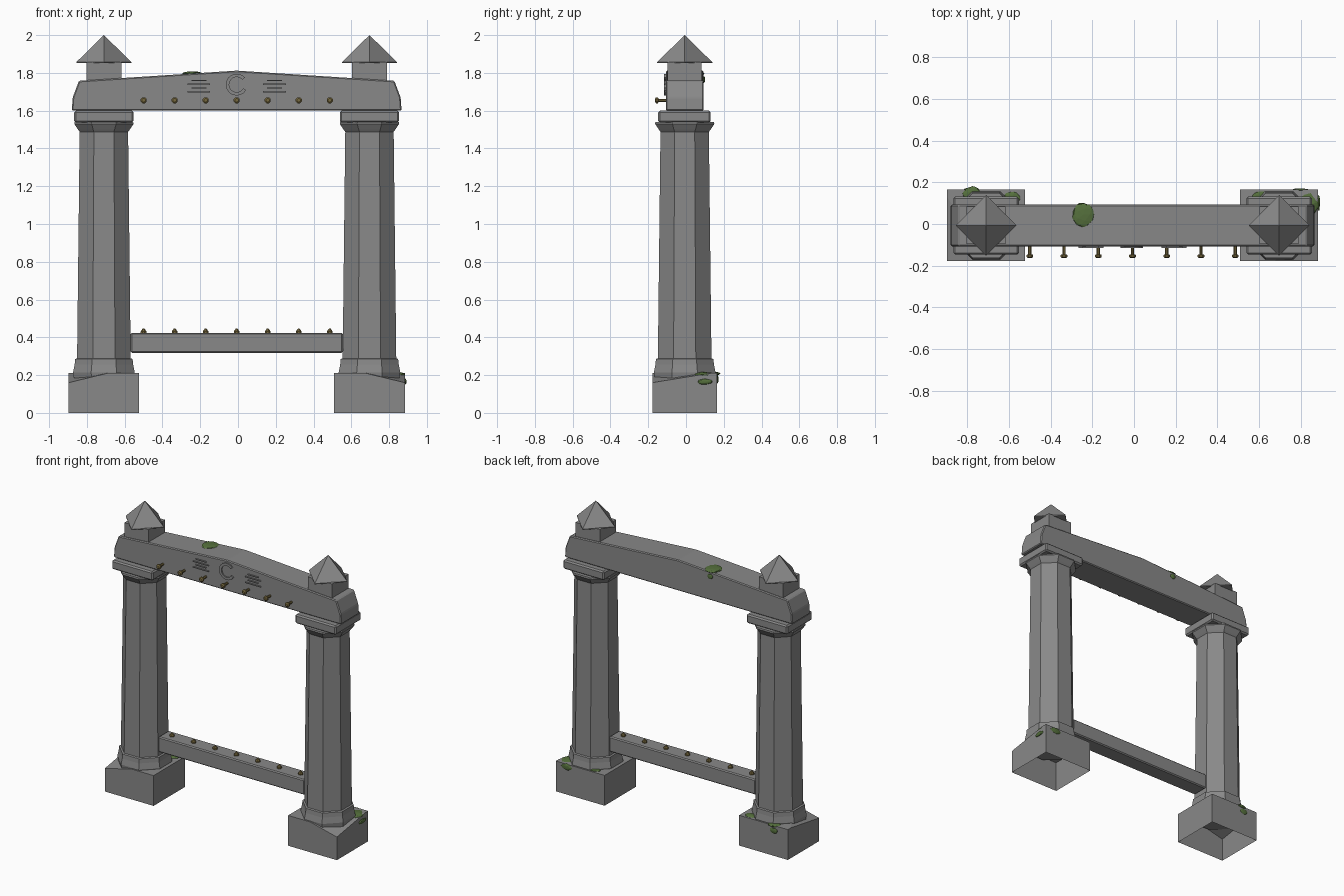
import bpy, bmesh, math, random
from mathutils import Vector, Matrix

random.seed(4)
old = bpy.data.objects.get("Cube")
if old:
    bpy.data.objects.remove(old, do_unlink=True)

CX = CY = -0.007          # centre of the frame
SPAN = 0.703              # column distance from the centre


def material(name, rgb):
    m = bpy.data.materials.new(name)
    m.use_nodes = True
    m.diffuse_color = (*rgb, 1)
    m.node_tree.nodes["Principled BSDF"].inputs["Base Color"].default_value = (*rgb, 1)
    return m


STONE = material("grey_stone", (0.25, 0.25, 0.25))
MOSS = material("green_moss", (0.09, 0.16, 0.045))
BRASS = material("dull_brass", (0.19, 0.145, 0.05))


def finish(name, bm, mat):
    mesh = bpy.data.meshes.new(name)
    bm.to_mesh(mesh)
    bm.free()
    mesh.materials.append(mat)
    ob = bpy.data.objects.new(name, mesh)
    bpy.context.collection.objects.link(ob)
    return ob


def box_mesh(lo, hi, bevel=0):
    bm = bmesh.new()
    bmesh.ops.create_cube(bm, size=1)
    lo, hi = Vector(lo), Vector(hi)
    for v in bm.verts:
        v.co = (lo + hi) / 2 + v.co * (hi - lo)
    if bevel:
        bmesh.ops.bevel(bm, geom=bm.edges[:], offset=bevel, segments=1, affect='EDGES')
    return bm


def box(name, lo, hi, bevel=0, mat=STONE):
    return finish(name, box_mesh(lo, hi, bevel), mat)


def loft(name, x, y, rings, sides=8, mat=STONE, flat_front=True, axis='Z', z=0):
    """Stack of polygon rings, each (height, radius); radius is to the flats if flat_front."""
    bm = bmesh.new()
    k = 1 / math.cos(math.pi / sides) if flat_front else 1
    turn = math.pi / sides if flat_front else 0
    loops = []
    for h, r in rings:
        loops.append([bm.verts.new((r * k * math.cos(turn + math.tau * i / sides),
                                    r * k * math.sin(turn + math.tau * i / sides), h))
                      for i in range(sides)])
    for a, b in zip(loops, loops[1:]):
        for i in range(sides):
            j = (i + 1) % sides
            bm.faces.new((a[i], a[j], b[j], b[i]))
    bm.faces.new(loops[0][::-1])
    bm.faces.new(loops[-1])
    bmesh.ops.remove_doubles(bm, verts=bm.verts, dist=0.0005)
    if axis == 'Y':       # point towards the front
        bm.transform(Matrix.Rotation(math.pi / 2, 4, 'X'))
    bm.transform(Matrix.Translation((x, y, z)))
    bmesh.ops.recalc_face_normals(bm, faces=bm.faces)
    return finish(name, bm, mat)


def moss(name, centre, size):
    """Flattened, slightly uneven patch."""
    bm = bmesh.new()
    bmesh.ops.create_icosphere(bm, subdivisions=2, radius=1)
    for v in bm.verts:
        v.co = Vector(centre) + v.co * random.uniform(0.88, 1.05) * Vector(size)
    return finish(name, bm, MOSS)


def prism(name, outline, y0, y1, bevel=0):
    """Extrude an x-z outline from y0 to y1."""
    bm = bmesh.new()
    face = bm.faces.new([bm.verts.new((x, y0, z)) for x, z in outline])
    new = bmesh.ops.extrude_face_region(bm, geom=[face])["geom"]
    bmesh.ops.translate(bm, vec=(0, y1 - y0, 0),
                        verts=[g for g in new if isinstance(g, bmesh.types.BMVert)])
    bmesh.ops.recalc_face_normals(bm, faces=bm.faces)
    if bevel:
        bmesh.ops.bevel(bm, geom=bm.edges[:], offset=bevel, segments=1, affect='EDGES')
    return finish(name, bm, STONE)


def plinth(name, x, s):
    """Block with a worn outer front corner, open underneath."""
    bm = box_mesh((x - 0.187, -0.178, 0), (x + 0.187, 0.165, 0.21))
    corner = Vector((x + s * 0.187, -0.178, 0.16))
    a = Vector((x - s * 0.02, -0.178, 0.21))
    b = Vector((x + s * 0.187, 0.13, 0.21))
    n = (a - corner).cross(b - corner)
    n = n if n.z > 0 else -n
    bmesh.ops.bisect_plane(bm, geom=bm.verts[:] + bm.edges[:] + bm.faces[:],
                           plane_co=corner, plane_no=n, clear_outer=True)
    bmesh.ops.holes_fill(bm, edges=bm.edges[:])
    bmesh.ops.recalc_face_normals(bm, faces=bm.faces)
    under = [f for f in bm.faces if f.normal.z < -0.9]
    bmesh.ops.delete(bm, geom=under, context='FACES_ONLY')
    finish(name, bm, STONE)


# Columns with plinth, foot, capital, slab and pointed cap
for s, side in ((-1, "right"), (1, "left")):
    x = CX + s * SPAN
    plinth(side + "_plinth", x, s)
    loft(side + "_column_foot", x, CY, [(0.18, .158), (0.215, .163), (0.255, .155), (0.285, .152), (0.29, .14)])
    loft(side + "_column_shaft", x, CY, [(0.28, .142), (1.5, .128)])
    loft(side + "_capital", x, CY, [(1.485, .126), (1.5, .137), (1.53, .157), (1.54, .155)])
    box(side + "_capital_slab", (x - .157, CY - .14, 1.537), (x + .157, CY + .138, 1.6), 0.009)
    box(side + "_cap_neck", (x - .093, CY - .09, 1.74), (x + .093, CY + .09, 1.858))
    loft(side + "_cap_point", x, CY, [(1.852, .146), (1.857, .146), (2.0, 0.0001)], 4, flat_front=False)

# Upper beam with a gentle peak and sloped ends
half = [(0.873, 1.6), (0.868, 1.67), (0.835, 1.758)]
outline = [(CX + x, z) for x, z in half] + [(CX, 1.812)] + [(CX - x, z) for x, z in half[::-1]]
prism("upper_beam", outline, CY - 0.1, CY + 0.1, 0.006)

# Lower rail
box("lower_rail", (-0.568, -0.064, 0.318), (0.555, 0.05, 0.424), 0.007)

# Pegs on the beam front and studs on the rail top
for i in range(-3, 4):
    x = CX + i * 0.1643
    loft(f"beam_peg_{i + 4}", x, CY - 0.095, [(0, .008), (.044, .008), (.046, .016), (.056, .016), (.062, .009)],
         mat=BRASS, axis='Y', z=1.655)
    loft(f"rail_stud_{i + 4}", x, CY, [(.42, .015), (.432, .015), (.447, .004)], mat=BRASS)

# Raised ornament on the beam front: open ring flanked by rows of bars
front = CY - 0.1
arc = [math.radians(40 + 290 * i / 14) for i in range(15)]
ring = [(CX + r * math.cos(a), 1.738 + r * math.sin(a))
        for r, path in ((0.058, arc), (0.04, arc[::-1])) for a in path]
prism("ring_ornament", ring, front - 0.009, front + 0.004)
for s, side in ((-1, "right"), (1, "left")):
    for row in range(4):
        x, z = CX + s * 0.2, 1.76 - row * 0.02
        w = 0.04 if row % 2 == 0 else 0.06
        box(f"{side}_bar_{row + 1}", (x - w, front - 0.008, z - .003), (x + w, front + .004, z + .003))

# Moss patches on the beam and plinths
patches = {
    "beam_top_moss": ((-0.243, 0.045, 1.796), (.056, .06, .012)),
    "beam_back_moss": ((-0.25, 0.094, 1.765), (.022, .008, .018)),
    "right_plinth_moss_back": ((-0.775, 0.14, 0.207), (.05, .043, .012)),
    "right_plinth_moss_side": ((-0.815, 0.06, 0.203), (.05, .07, .012)),
    "right_plinth_moss_wall": ((-0.79, 0.166, 0.175), (.03, .007, .02)),
    "right_plinth_moss_inner": ((-0.585, 0.125, 0.208), (.045, .033, .01)),
    "left_plinth_moss_inner": ((0.61, 0.13, 0.208), (.045, .03, .01)),
    "left_plinth_moss_side": ((0.835, 0.1, 0.202), (.055, .066, .014)),
    "left_plinth_moss_wall": ((0.885, 0.1, 0.165), (.008, .04, .016)),
    "left_plinth_moss_back": ((0.8, 0.163, 0.19), (.045, .008, .022)),
}
for name, (centre, size) in patches.items():
    moss(name, centre, size)
